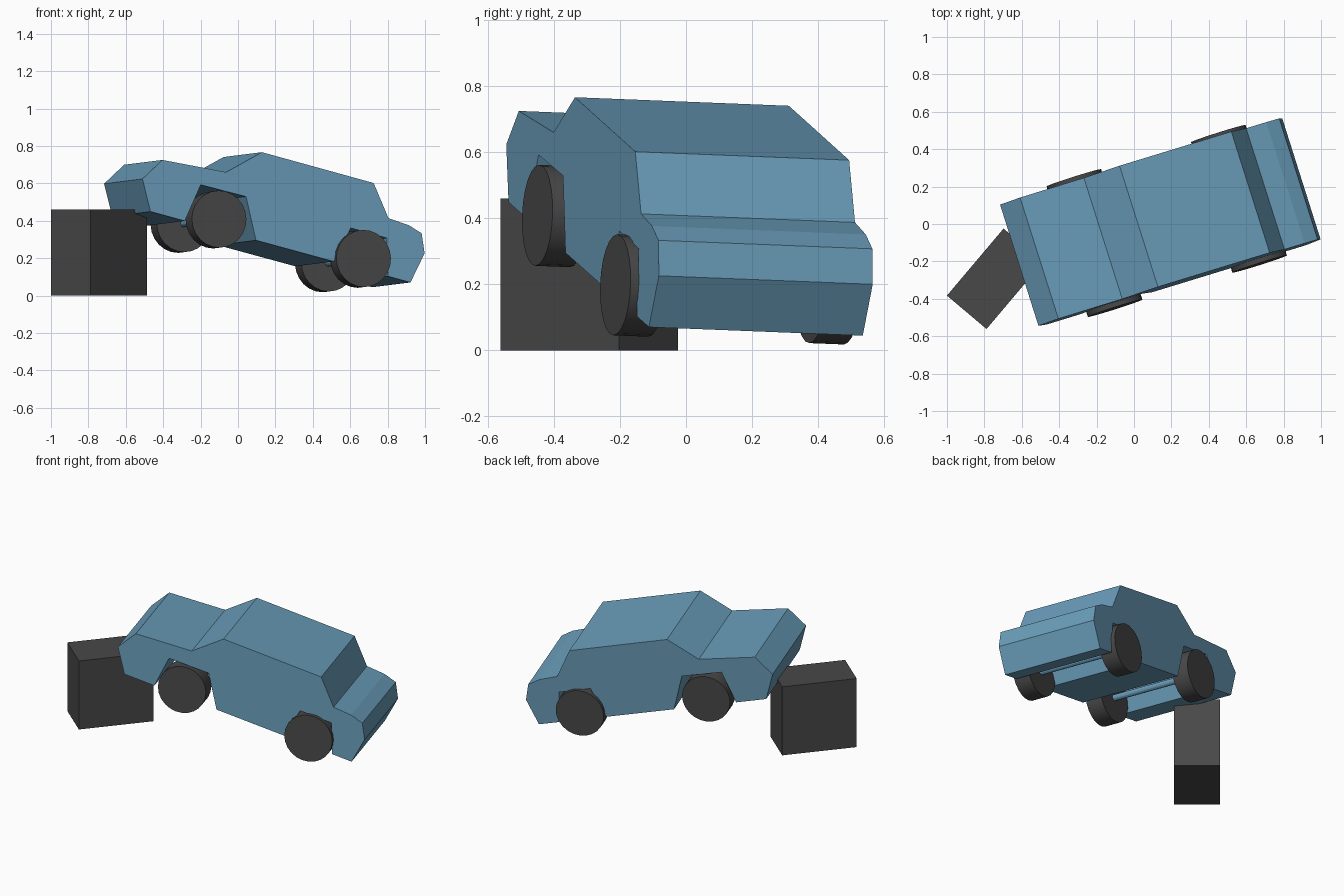
import bpy, bmesh, math
from mathutils import Matrix, Vector

if "Cube" in bpy.data.objects:
    bpy.data.objects.remove(bpy.data.objects["Cube"])


def material(name, color):
    m = bpy.data.materials.new(name)
    m.diffuse_color = color
    m.use_nodes = True
    m.node_tree.nodes["Principled BSDF"].inputs["Base Color"].default_value = m.diffuse_color
    return m


blue = material("body_blue", (0.14, 0.33, 0.48, 1))
dark = material("dark_grey", (0.065, 0.065, 0.065, 1))

# Car frame: x forward (nose down), y across, z up
fwd = Vector((0.925, 0.283, -0.252)).normalized()
side = Vector((-0.294, 0.955, -0.04))
side = (side - fwd * side.dot(fwd)).normalized()
up = fwd.cross(side)
car = Matrix((fwd, side, up)).transposed().to_4x4()


def add_object(name, bm, mat, matrix):
    bmesh.ops.recalc_face_normals(bm, faces=bm.faces)
    mesh = bpy.data.meshes.new(name)
    bm.to_mesh(mesh)
    bm.free()
    mesh.materials.append(mat)
    ob = bpy.data.objects.new(name, mesh)
    ob.matrix_world = matrix
    bpy.context.collection.objects.link(ob)
    return ob


def cylinder(name, radius, depth, center, sides, mat):
    bm = bmesh.new()
    bmesh.ops.create_cone(bm, cap_ends=True, segments=sides, radius1=radius,
                          radius2=radius, depth=depth)
    local = Matrix.Translation(center) @ Matrix.Rotation(math.pi / 2, 4, 'X')
    return add_object(name, bm, mat, car @ local)


# Body: side profile with open wheel arches, extruded across the width
NEAR, FAR = -0.388, 0.292
profile = [
    (-0.784, 0.425), (-0.698, 0.267), (-0.50, 0.267),                 # tail
    (-0.46, 0.477), (-0.199, 0.48), (-0.089, 0.267),                  # rear arch
    (0.36, 0.267), (0.41, 0.465), (0.618, 0.464), (0.674, 0.267),     # front arch
    (0.804, 0.267), (0.843, 0.438), (0.801, 0.538), (0.72, 0.562),    # nose
    (0.602, 0.569), (0.476, 0.731), (-0.17, 0.733),                   # cabin
    (-0.338, 0.579), (-0.70, 0.552),                                  # rear deck
]
bm = bmesh.new()
face = bm.faces.new([bm.verts.new((x, NEAR, z)) for x, z in profile])
ext = bmesh.ops.extrude_face_region(bm, geom=[face])
moved = [g for g in ext["geom"] if isinstance(g, bmesh.types.BMVert)]
bmesh.ops.translate(bm, verts=moved, vec=(0, FAR - NEAR, 0))
add_object("car_body", bm, blue, car)

# Wheels and axles
mid = (NEAR + FAR) / 2
for end, x in (("rear", -0.324), ("front", 0.511)):
    cylinder(end + "_axle", 0.02, 0.60, (x, mid, 0.322), 12, blue)
    for label, s in (("right", -1), ("left", 1)):
        wheel = cylinder(f"{end}_{label}_wheel", 0.153, 0.11,
                         (x, mid + s * 0.311, 0.322), 24, dark)
        with bpy.context.temp_override(object=wheel, active_object=wheel,
                                       selected_objects=[wheel],
                                       selected_editable_objects=[wheel]):
            bpy.ops.object.shade_smooth_by_angle(angle=math.radians(30))

# Block under the tail
bm = bmesh.new()
bmesh.ops.create_cube(bm, size=1)
bmesh.ops.scale(bm, vec=(0.469, 0.277, 0.46), verts=bm.verts)
add_object("support_block", bm, dark,
           Matrix.Translation((-0.743, -0.293, 0.23))
           @ Matrix.Rotation(math.radians(49.8), 4, 'Z'))
